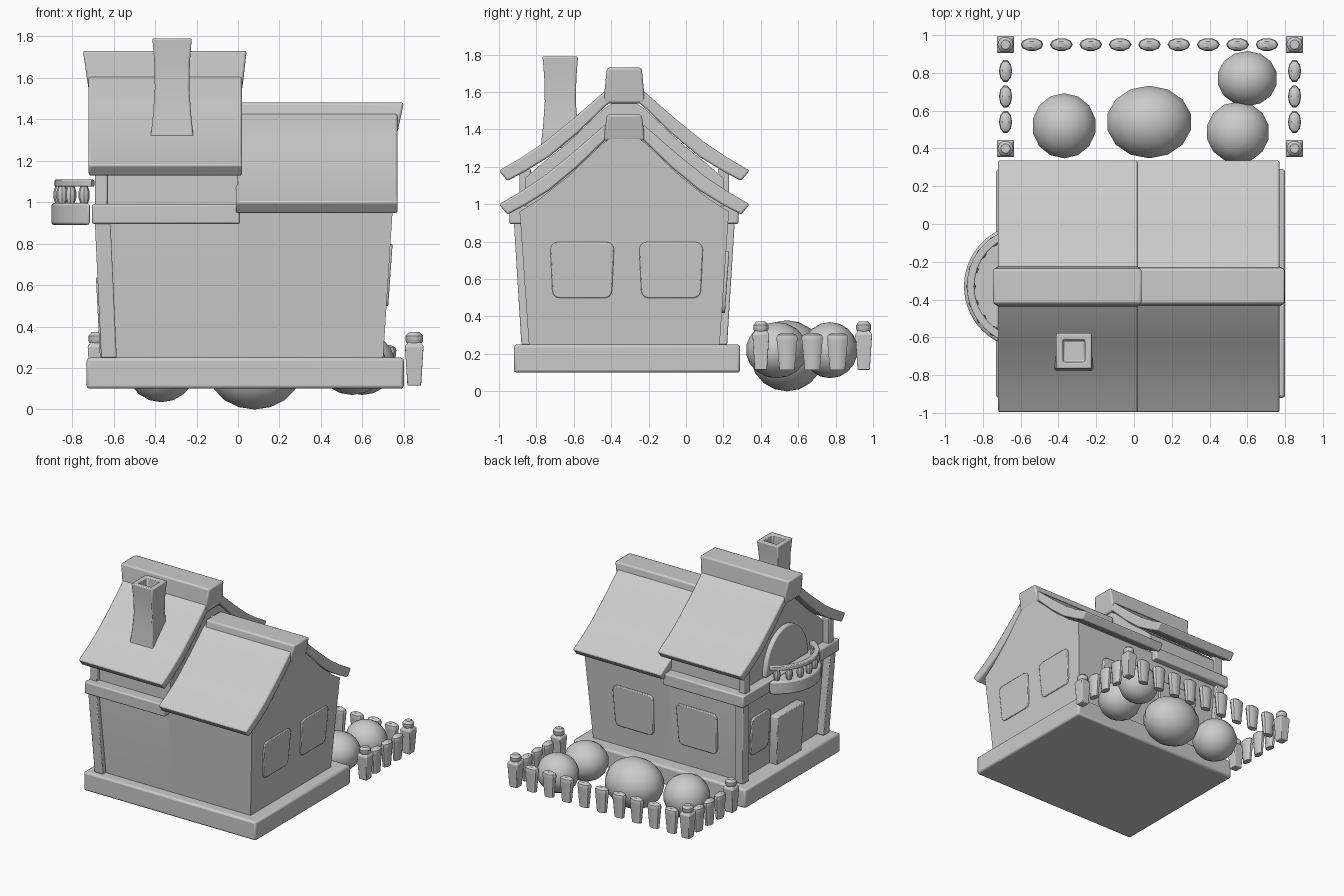
import bpy, bmesh, math
from mathutils import Matrix, Vector

if "Cube" in bpy.data.objects:
    bpy.data.objects.remove(bpy.data.objects["Cube"])

CY = -0.33  # centre line of the house in y


def finish(name, bm, bevel=0.0, smooth=True):
    bmesh.ops.recalc_face_normals(bm, faces=bm.faces)
    me = bpy.data.meshes.new(name)
    bm.to_mesh(me)
    bm.free()
    ob = bpy.data.objects.new(name, me)
    bpy.context.collection.objects.link(ob)
    bpy.context.view_layer.objects.active = ob
    ob.select_set(True)
    if smooth:
        bpy.ops.object.shade_smooth_by_angle(angle=math.radians(35))
    ob.select_set(False)
    if bevel:
        m = ob.modifiers.new("Bevel", 'BEVEL')
        m.width, m.segments, m.limit_method = bevel, 2, 'ANGLE'
        m.angle_limit = math.radians(40)
    return ob


def loft(name, rings, bevel=0.0, caps=True):
    """Skin a stack of equal-length closed rings."""
    bm = bmesh.new()
    vs = [[bm.verts.new(p) for p in r] for r in rings]
    n = len(rings[0])
    for a, b in zip(vs, vs[1:]):
        for i in range(n):
            bm.faces.new((a[i], a[(i + 1) % n], b[(i + 1) % n], b[i]))
    if caps:
        bm.faces.new(vs[0])
        bm.faces.new(vs[-1])
    return finish(name, bm, bevel)


def rect(x0, x1, y0, y1, z):
    return [(x0, y0, z), (x1, y0, z), (x1, y1, z), (x0, y1, z)]


def box(name, x0, x1, y0, y1, z0, z1, bevel=0.01):
    return loft(name, [rect(x0, x1, y0, y1, z0), rect(x0, x1, y0, y1, z1)], bevel)


def prism(name, half, xl, xr, dz=0, bevel=0.0, under=()):
    """Mirror a (distance, z) half profile about CY; xl/xr are functions of z."""
    def both(h):
        return [(CY + d, z + dz) for d, z in h] + [(CY - d, z + dz) for d, z in reversed(h) if d > 0]
    prof = both(half) + both(under)[::-1]
    return loft(name, [[(f(z), y, z) for y, z in prof] for f in (xl, xr)], bevel)


def const(v):
    return lambda z: v


def lean(x0, z0, x1, z1):
    return lambda z: x0 + (x1 - x0) * (z - z0) / (z1 - z0)


# Base slab
box("base", -0.73, 0.80, -0.92, 0.29, 0.10, 0.25, 0.015)

# Walls
left, right = lean(-0.60, .25, -0.635, .9), lean(0.70, .25, 0.745, .95)
gable = [(.56, .96), (.45, 1.03), (.30, 1.15), (.11, 1.33), (0, 1.40)]
prism("right_wall", [(.51, .25), (.555, .9)] + gable, const(0), right)
prism("left_wall", [(.51, .25), (.555, .9), (.555, .95)], left, const(0))
prism("upper_wall", [(.53, .77)] + [(min(d, .53), z) for d, z in gable],
      const(-.635), const(0), 0.18)
for s, tag in ((-1, "front"), (1, "back")):
    def post(name, x, d, x2, d2, z, z2, w=.075):
        loft(name, [rect(a, a + w, CY + s * (e - w), CY + s * e, h)
                    for a, e, h in ((x, d, z), (x2, d2, z2))], 0.006)
    post(tag + "_post", -.66, .55, -.69, .59, .25, .90)
    post(tag + "_upper_post", -.69, .56, -.69, .56, .98, 1.19, .06)

# Storey beam
box("beam", -0.705, 0.01, -0.945, 0.28, 0.895, 0.99)

# Curved roofs and ridge caps
top = [(.67, 1.0), (.55, 1.07), (.43, 1.15), (.27, 1.28), (.11, 1.42), (0, 1.48)]
low = [(.625, .945), (.53, .995), (.40, 1.075), (.25, 1.20), (.10, 1.345), (0, 1.42)]
for name, x0, x1, dz in (("right", -.01, .77, 0), ("left", -.72, .02, .18)):
    prism(name + "_roof", top, const(x0), const(x1), dz, 0.01, low)
cap = [(.112, 1.34), (.093, 1.48)]
prism("right_ridge", cap, const(.01), lean(.77, 1.34, .80, 1.48), 0, 0.012)
prism("left_ridge", [(.112, 1.54), (.093, 1.73)], lean(-.72, 1.54, -.748, 1.73),
      lean(.02, 1.54, .042, 1.73), 0, 0.012)

# Chimney, flared and hollow
spec = [(.105, 1.30), (.092, 1.42), (.083, 1.55), (.086, 1.68), (.095, 1.79),
        (.058, 1.79), (.055, 1.62)]
loft("chimney", [rect(-.318 - h, -.318 + h, -.672 - h, -.672 + h, z) for h, z in spec], 0.008)


def panel(name, pos, w, h, normal, tilt, depth=0.03, r=0.04, narrow=0.94):
    """Rounded window panel facing 'normal' (angle about z), leaning outwards."""
    pts = []
    for cx, cz, a0 in ((1, 1, 0), (-1, 1, 90), (-1, -1, 180), (1, -1, 270)):
        for k in range(4):
            a = math.radians(a0 + 30 * k)
            u = cx * (w / 2 - r) + r * math.cos(a)
            v = cz * (h / 2 - r) + r * math.sin(a)
            pts.append((u * (1 if v > 0 else narrow), v))
    m = (Matrix.Translation(pos) @ Matrix.Rotation(normal, 4, 'Z')
         @ Matrix.Rotation(tilt, 4, 'Y'))
    loft(name, [[m @ Vector((d, u, v)) for u, v in pts]
                for d in (-depth, depth)], 0.006)


# Windows and ground floor door
for i, y in enumerate((-.555, -.08)):
    panel(f"right_window_{i}", (.705, y, .65), .34, .30, 0, .07)
for i, x in enumerate((.315, -.25)):
    panel(f"back_window_{i}", (x, .19, .585), .36, .33, math.pi / 2, .07)
panel("side_window", (-.60, -.05, .56), .24, .31, math.pi, .06)
panel("door", (-.625, -.36, .44), .34, .40, math.pi, .05, .05, .012)

# Arched balcony door
arch = [(CY + .27 * math.cos(math.pi * k / 16), 1.0 + .32 * math.sin(math.pi * k / 16))
        for k in range(17)]
loft("balcony_door", [[(x, y, z) for y, z in arch] for x in (-.60, -.67)], 0.01)

# Balcony floor, rail and balusters on one circle
BX, R, SPAN = -.57, .33, math.radians(64)


def on_arc(r, t, z):
    return (BX - r * math.cos(t), CY + r * math.sin(t), z)


steps = [SPAN * (k / 10 - 1) for k in range(21)]
loft("balcony_floor", [[on_arc(R, t, z) for t in steps] for z in (.89, .995)], 0.012)
loft("balcony_rail", [[on_arc(r, t, z) for r, z in
     ((.275, 1.075), (.315, 1.075), (.315, 1.108), (.275, 1.108))] for t in steps], 0.006)


def turned(name, x, y, prof, sx=1.0, sy=1.0, n=10):
    loft(name, [[(x + r * sx * math.cos(2 * math.pi * k / n),
                  y + r * sy * math.sin(2 * math.pi * k / n), z)
                 for k in range(n)] for r, z in prof])


for i in range(7):
    x, y, _ = on_arc(.293, math.radians(-54 + 18 * i), 0)
    turned(f"baluster_{i}", x, y, [(.017, .99), (.027, 1.02), (.027, 1.05), (.017, 1.08)], n=8)


# Fence pickets and corner posts
def picket(name, x, y, along_x):
    sx, sy = (1, .58) if along_x else (.58, 1)
    turned(name, x, y, [(.042, .115), (.058, .27), (.060, .285), (.054, .30), (.03, .312)],
           sx, sy)


def fence_post(name, x, y):
    loft(name, [rect(x - h, x + h, y - h, y + h, z)
                for h, z in ((.033, .115), (.045, .305), (.030, .325))], 0.005)
    turned(name + "_knob", x, y, [(.028, .31), (.042, .33), (.042, .355), (.025, .373)])


for i in range(9):
    picket(f"back_picket_{i}", -.54 + .1555 * i, .95, True)
for side, x in (("left", -.68), ("right", .85)):
    for i, y in enumerate((.54, .675, .81)):
        picket(f"{side}_picket_{i}", x, y, False)
    for i, y in enumerate((.40, .95)):
        fence_post(f"{side}_fence_post_{i}", x, y)

# Bushes
for i, (x, y, z, rx, ry, rz) in enumerate((
        (-.37, .52, .20, .172, .175, .165), (.08, .54, .19, .23, .195, .19),
        (.55, .485, .22, .17, .165, .15), (.60, .77, .22, .162, .148, .15))):
    bm = bmesh.new()
    bmesh.ops.create_uvsphere(bm, u_segments=14, v_segments=9, radius=1)
    bmesh.ops.transform(bm, verts=bm.verts,
                        matrix=Matrix.Translation((x, y, z)) @ Matrix.Diagonal((rx, ry, rz, 1)))
    finish(f"bush_{i}", bm)
